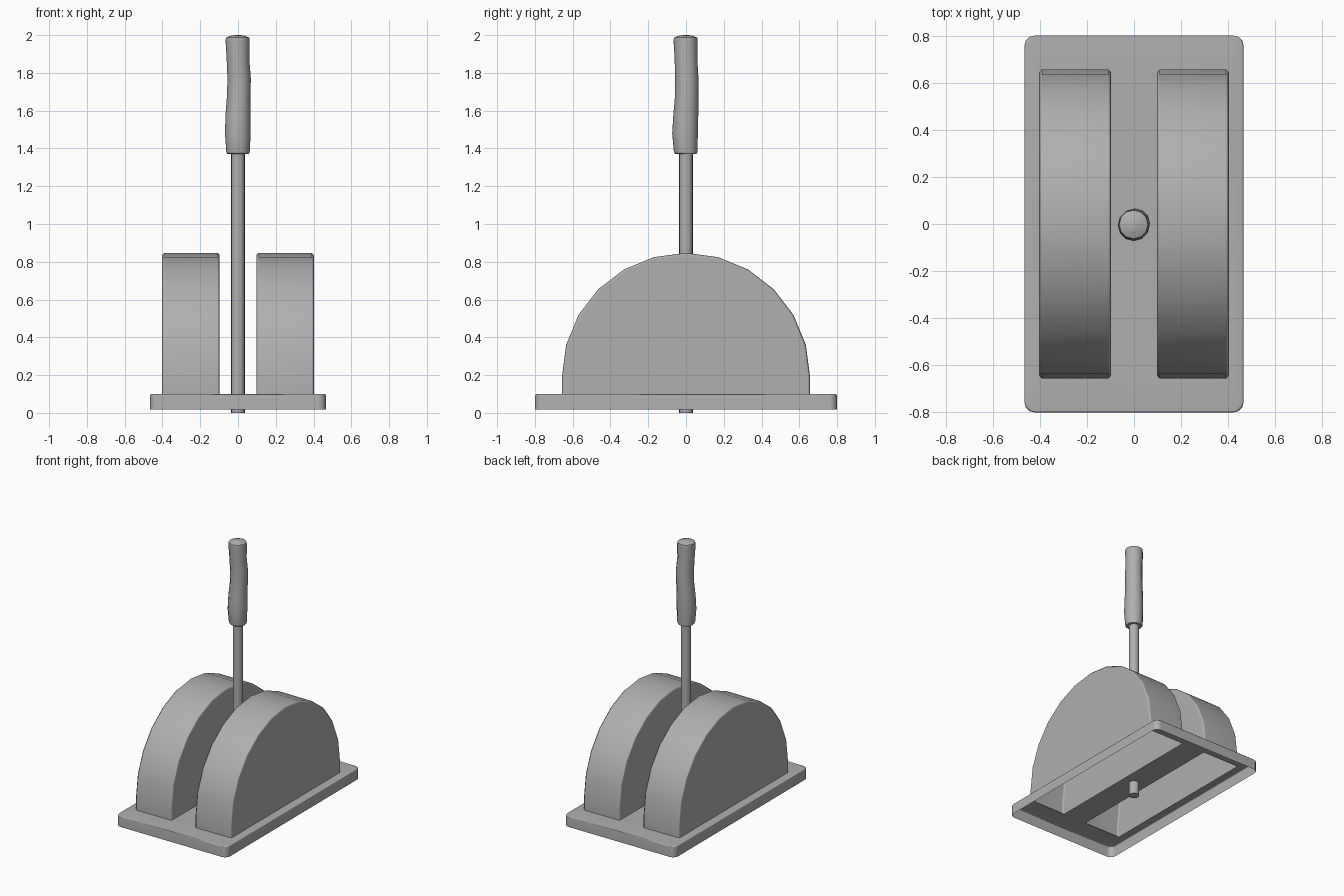
import bpy, bmesh
from math import sin, cos, pi, radians

old = bpy.data.objects.get("Cube")
if old:
    bpy.data.objects.remove(old, do_unlink=True)

GREY = (0.43, 0.43, 0.43, 1)
grey = bpy.data.materials.new("plain_grey")
grey.use_nodes = True
grey.diffuse_color = GREY
grey.node_tree.nodes["Principled BSDF"].inputs["Base Color"].default_value = GREY


def finish(name, bm):
    bmesh.ops.recalc_face_normals(bm, faces=bm.faces)
    mesh = bpy.data.meshes.new(name)
    bm.to_mesh(mesh)
    bm.free()
    mesh.materials.append(grey)
    mesh.shade_smooth()
    mesh.set_sharp_from_angle(angle=radians(55))
    obj = bpy.data.objects.new(name, mesh)
    bpy.context.collection.objects.link(obj)
    # Keep the large faces flat while the narrow bevels blend
    weighted = obj.modifiers.new("flat_faces", 'WEIGHTED_NORMAL')
    weighted.keep_sharp = True
    return obj


def loft(bm, rings, closed=True):
    """Skin successive rings of points with quads."""
    loops = [[bm.verts.new(p) for p in ring] for ring in rings]
    for a, b in zip(loops, loops[1:]):
        n = len(a)
        for i in range(n if closed else n - 1):
            j = (i + 1) % n
            bm.faces.new((a[i], a[j], b[j], b[i]))
    return loops


def capped_loft(name, rings, closed=True):
    bm = bmesh.new()
    loops = loft(bm, rings, closed)
    bm.faces.new(loops[0])
    bm.faces.new(loops[-1])
    return finish(name, bm)


def ring(z, r, x=0, y=0, n=16):
    return [(x + r * cos(2 * pi * i / n), y + r * sin(2 * pi * i / n), z) for i in range(n)]


def rounded_rect(inset, z, radius=0.04, steps=3):
    hx, hy, pts = 0.465 - radius, 0.8 - radius, []
    for q, (sx, sy) in enumerate(((1, 1), (-1, 1), (-1, -1), (1, -1))):
        for k in range(steps + 1):
            a = pi / 2 * (q + k / steps)
            r = radius - inset
            pts.append((sx * hx + r * cos(a), sy * hy + r * sin(a), z))
    return pts


DRUM_X, DRUM_HALF, DRUM_R, DRUM_Z, TOP = 0.25, 0.153, 0.657, 0.19, 0.10
BEVEL = 0.012

# Base: hollow tray, open below, with openings under the drums
bm = bmesh.new()
rims = loft(bm, [rounded_rect(0, 0.018), rounded_rect(0, TOP - 0.006), rounded_rect(0.006, TOP)])
edges = [bm.edges.get((a, b)) for a, b in zip(rims[-1], rims[-1][1:] + rims[-1][:1])]
hy = DRUM_R - BEVEL
for cx in (-DRUM_X, DRUM_X):
    hole = [bm.verts.new((cx + sx * DRUM_HALF, sy * hy, TOP))
            for sx, sy in ((-1, -1), (1, -1), (1, 1), (-1, 1))]
    edges += [bm.edges.new((hole[i], hole[(i + 1) % 4])) for i in range(4)]
bmesh.ops.triangle_fill(bm, edges=edges, use_beauty=True, normal=(0, 0, 1))
finish("base_tray", bm)


# Half-round drums, hollow and open below
def arch(x, r):
    arc = [(x, r * cos(pi * i / 12), DRUM_Z + r * sin(pi * i / 12)) for i in range(13)]
    return [(x, r, TOP)] + arc + [(x, -r, TOP)]


for side, cx in (("left", DRUM_X), ("right", -DRUM_X)):
    h = DRUM_HALF
    capped_loft(side + "_drum", [arch(cx - h, DRUM_R - BEVEL), arch(cx - h + BEVEL, DRUM_R),
                                 arch(cx + h - BEVEL, DRUM_R), arch(cx + h, DRUM_R - BEVEL)],
                closed=False)

# Lever rod
capped_loft("lever_rod", [ring(0, 0.036), ring(1.40, 0.036)])

# Hand grip, slightly uneven: height, radius, x shift, y shift
grip = [(1.37, 0.056, 0, 0), (1.38, 0.062, 0, -0.002), (1.48, 0.068, -0.001, -0.005),
        (1.58, 0.066, 0, -0.001), (1.68, 0.062, 0.004, 0.004), (1.77, 0.062, 0.006, 0.004),
        (1.87, 0.060, 0, 0), (1.97, 0.064, -0.002, -0.002), (1.987, 0.061, -0.002, -0.002),
        (1.997, 0.035, -0.002, -0.002), (2.0, 0.012, -0.002, -0.002)]
capped_loft("hand_grip", [ring(*g, n=12) for g in grip])
